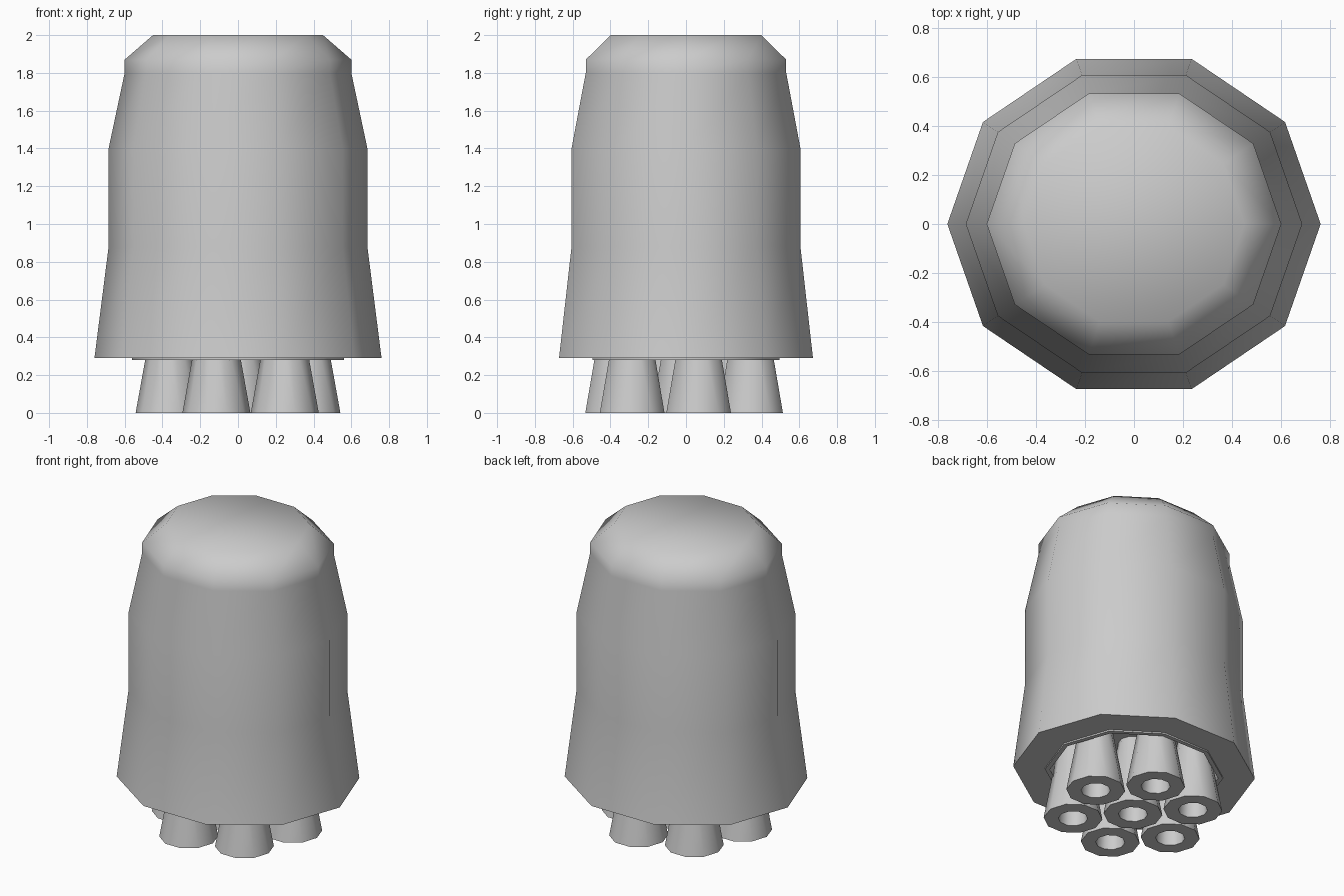
import bpy, bmesh, math

if "Cube" in bpy.data.objects:
    bpy.data.objects.remove(bpy.data.objects["Cube"])

SIDES = 10


def turned(name, profile, centre=(0, 0), y_scale=1.0):
    """Ten-sided turned solid from (radius, z) points, closed at both ends."""
    bm = bmesh.new()
    rings = []
    for r, z in profile:
        rings.append([bm.verts.new((centre[0] + r * math.cos(math.tau * i / SIDES),
                                    centre[1] + r * y_scale * math.sin(math.tau * i / SIDES), z))
                      for i in range(SIDES)])
    for a, b in zip(rings, rings[1:]):
        for i in range(SIDES):
            j = (i + 1) % SIDES
            bm.faces.new((a[i], a[j], b[j], b[i]))
    bm.faces.new(rings[0][::-1])
    bm.faces.new(rings[-1])
    bmesh.ops.recalc_face_normals(bm, faces=bm.faces[:])
    mesh = bpy.data.meshes.new(name)
    bm.to_mesh(mesh)
    bm.free()
    obj = bpy.data.objects.new(name, mesh)
    bpy.context.collection.objects.link(obj)
    bpy.ops.object.select_all(action='DESELECT')
    obj.select_set(True)
    bpy.context.view_layer.objects.active = obj
    bpy.ops.object.shade_smooth_by_angle(angle=math.radians(60))
    return obj


# Flared housing: recess ceiling, recess wall, lip, underside, outer wall, bevelled top
turned("housing", [(0.53, 0.50), (0.53, 0.28), (0.56, 0.28), (0.56, 0.29),
                   (0.76, 0.29), (0.685, 0.88), (0.685, 1.40), (0.60, 1.80),
                   (0.60, 1.87), (0.45, 2.00)], y_scale=0.93)

# Seven tapered nozzles with bored ends: one in the middle, six around it
nozzle = [(0.09, 0.50), (0.18, 0.0), (0.09, 0.0), (0.075, 0.25)]
turned("centre_nozzle", nozzle, (0, -0.01))
for k in range(6):
    a = math.radians(12 + 60 * k)
    turned(f"outer_nozzle_{k + 1}", nozzle,
           (0.37 * math.cos(a), 0.37 * math.sin(a) - 0.01))
